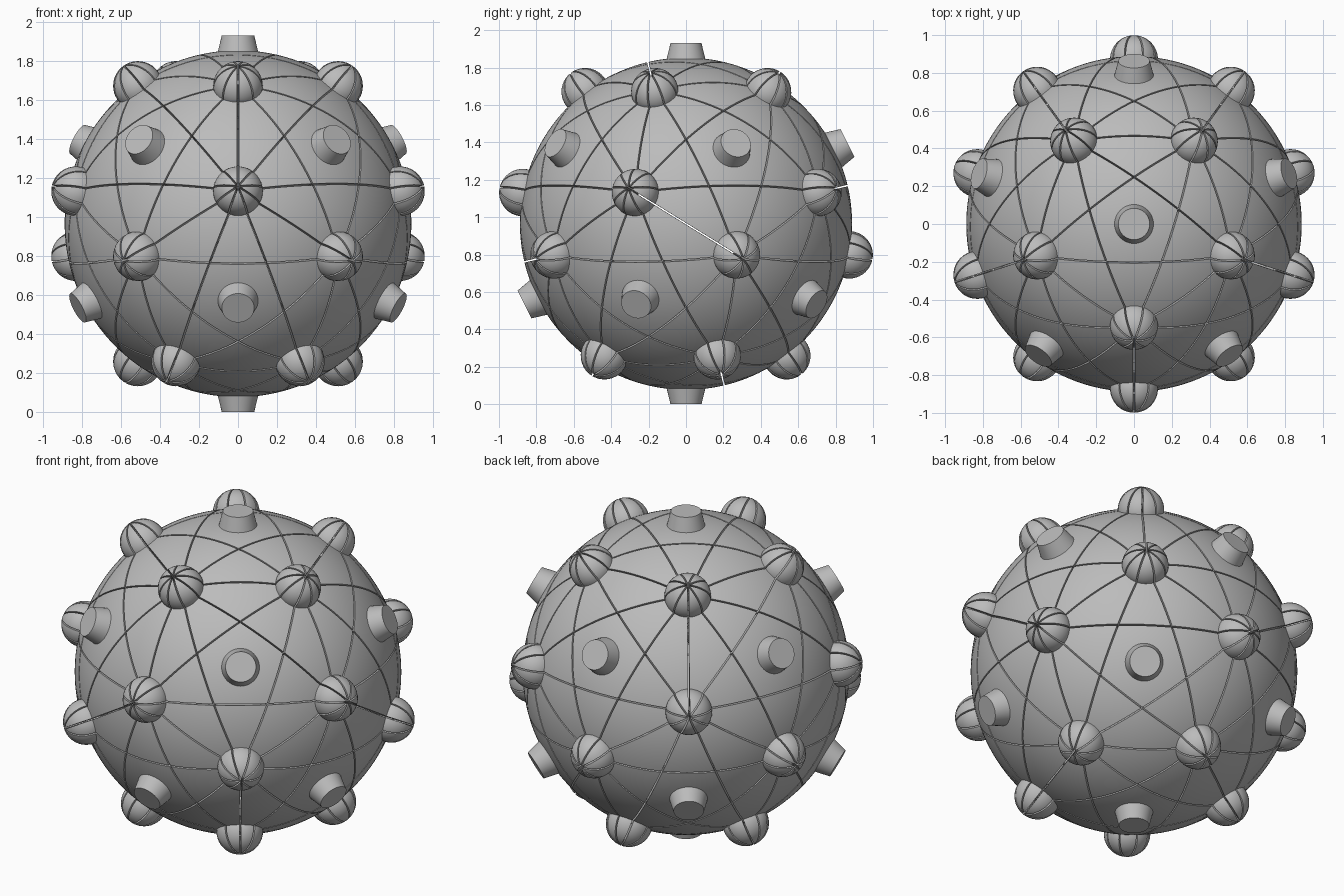
import bpy, bmesh, math
from mathutils import Vector, Matrix

if "Cube" in bpy.data.objects:
    bpy.data.objects.remove(bpy.data.objects["Cube"])

R = 0.888          # ball radius
KNOB = 0.127       # knob radius
TIP = 0.965        # distance of stud tips from the centre
GAP = 0.004        # half width of the slits
DEPTH = 0.9        # inner edge of the slit walls (fraction of radius)

grey = bpy.data.materials.new("mid grey")
grey.diffuse_color = (0.5, 0.5, 0.5, 1)
grey.use_nodes = True
grey.node_tree.nodes["Principled BSDF"].inputs["Base Color"].default_value = grey.diffuse_color


def direction(polar, az):
    p, a = math.radians(polar), math.radians(az)
    return Vector((math.sin(p) * math.cos(a), math.sin(p) * math.sin(a), math.cos(p)))


def clip(bm, n, co):
    bmesh.ops.bisect_plane(bm, geom=bm.verts[:] + bm.edges[:] + bm.faces[:], dist=1e-6,
                           plane_co=co, plane_no=n, clear_outer=True)


def cut_cell(bm, corners):
    """Trim a mesh to the spherical polygon of the corners, then add slit walls."""
    mid = sum(corners, Vector()).normalized()
    for a, b in zip(corners, corners[1:] + corners[:1]):
        n = a.cross(b).normalized()
        if n.dot(mid) > 0:
            n = -n
        clip(bm, n, -n * GAP)
    rim = [e for e in bm.edges if e.is_boundary]
    new = bmesh.ops.extrude_edge_only(bm, edges=rim)["geom"]
    for v in new:
        if isinstance(v, bmesh.types.BMVert):
            v.co *= DEPTH


def append(total, bm):
    tmp = bpy.data.meshes.new("tmp")
    bm.to_mesh(tmp)
    bm.free()
    total.from_mesh(tmp)
    bpy.data.meshes.remove(tmp)


def finish(bm, name):
    me = bpy.data.meshes.new(name)
    bm.to_mesh(me)
    bm.free()
    me.materials.append(grey)
    me.shade_smooth()
    me.set_sharp_from_angle(angle=math.radians(35))
    return me


# One pentagon face: knob directions and the inner star crossings
V = [direction(37.377, -90 + 72 * k) for k in range(5)]
P = []
for k in range(5):
    p = V[k].cross(V[(k + 2) % 5]).cross(V[(k + 1) % 5].cross(V[k - 1])).normalized()
    P.append(p if p.z > 0 else -p)

# Cells: centre pentagon, star points and edge triangles, with the knobs they touch
cells = [(P[:], [])]
for k in range(5):
    j = (k + 1) % 5
    cells.append(([V[k], P[k], P[k - 1]], [V[k]]))
    cells.append(([V[k], V[j], P[k]], [V[k], V[j]]))

panels, knobs, stud = bmesh.new(), bmesh.new(), bmesh.new()
for corners, knob_dirs in cells:
    # ball panel
    bm = bmesh.new()
    bmesh.ops.create_icosphere(bm, subdivisions=6, radius=R)
    cut_cell(bm, corners)
    append(panels, bm)
    # knob wedges
    for d in knob_dirs:
        bm = bmesh.new()
        turn = d.to_track_quat('Z', 'Y').to_matrix().to_4x4()
        bmesh.ops.create_uvsphere(bm, u_segments=36, v_segments=20, radius=KNOB,
                                  matrix=Matrix.Translation(d * R) @ turn)
        clip(bm, -d, d * R)
        cut_cell(bm, corners)
        append(knobs, bm)

# Tapered stud in the middle of the face
bmesh.ops.create_cone(stud, cap_ends=True, segments=40, radius1=0.106, radius2=0.083,
                      depth=TIP - 0.87, matrix=Matrix.Translation((0, 0, (TIP + 0.87) / 2)))

parts = [("ball_panels", finish(panels, "ball_panels")),
         ("knobs", finish(knobs, "knobs")),
         ("stud", finish(stud, "stud"))]

# Repeat the face on all twelve sides
turns = [Matrix.Identity(4)]
turns += [Matrix.Rotation(math.pi, 4, direction(31.717, -54 + 72 * k)) for k in range(5)]
turns += [Matrix.Rotation(math.pi, 4, 'X') @ t for t in turns]
for i, t in enumerate(turns):
    for name, me in parts:
        ob = bpy.data.objects.new(f"{name}_{i + 1}", me)
        ob.matrix_world = Matrix.Translation((0, 0, TIP)) @ t
        bpy.context.collection.objects.link(ob)
